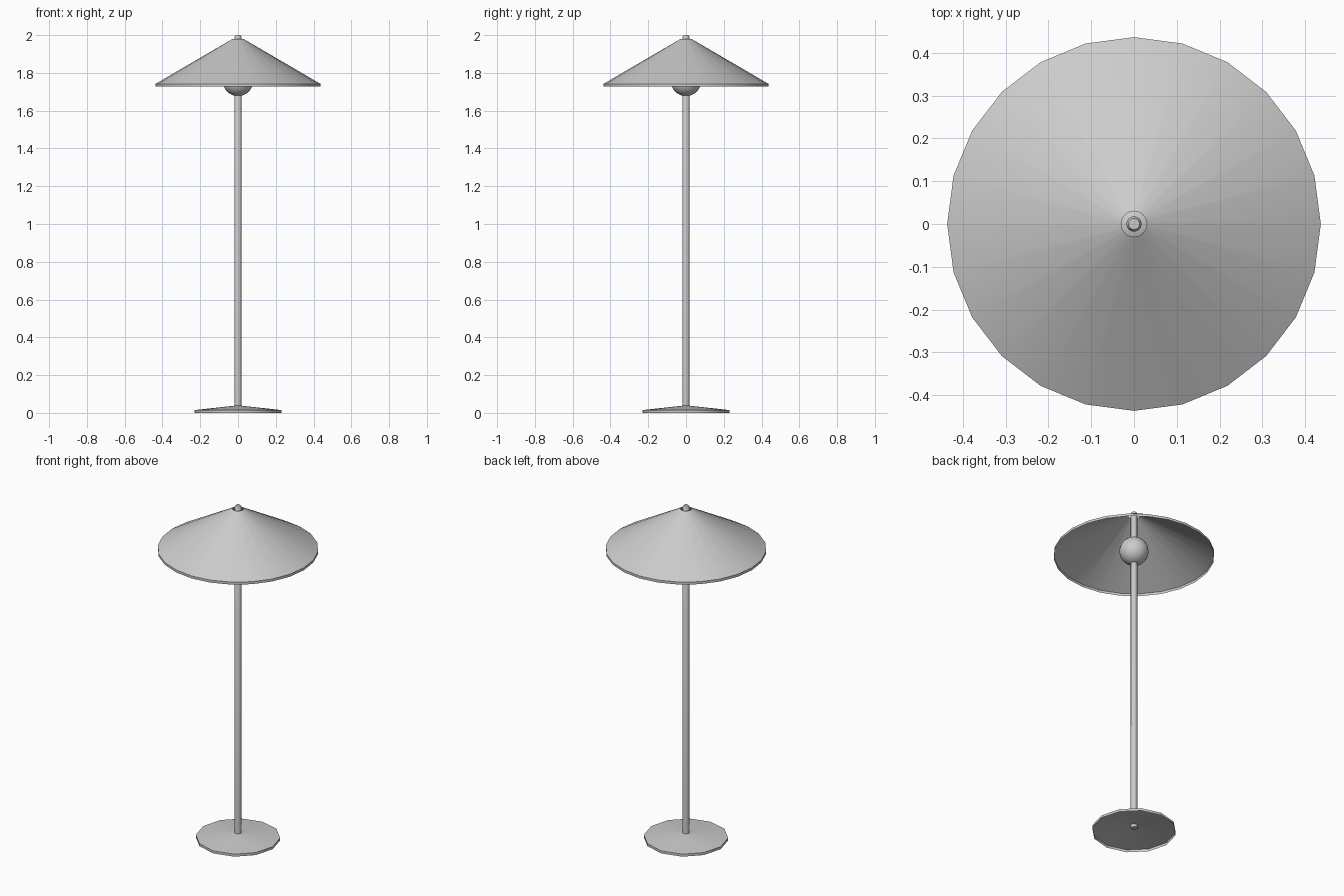
import bpy, bmesh, math

if "Cube" in bpy.data.objects:
    bpy.data.objects.remove(bpy.data.objects["Cube"])


def lathe(name, profile, sides):
    """Revolve (radius, z) points about z; radius 0 closes to a pole."""
    bm = bmesh.new()
    rings = []
    for r, z in profile:
        if r == 0:
            rings.append([bm.verts.new((0, 0, z))] * sides)
        else:
            rings.append([bm.verts.new((r * math.cos(2 * math.pi * i / sides),
                                        r * math.sin(2 * math.pi * i / sides), z))
                          for i in range(sides)])
    for low, high in zip(rings, rings[1:]):
        for i in range(sides):
            j = (i + 1) % sides
            corners = list(dict.fromkeys((low[i], low[j], high[j], high[i])))
            bm.faces.new(corners)
    mesh = bpy.data.meshes.new(name)
    bm.to_mesh(mesh)
    bm.free()
    obj = bpy.data.objects.new(name, mesh)
    bpy.context.collection.objects.link(obj)
    bpy.context.view_layer.objects.active = obj
    obj.select_set(True)
    return obj


# Shallow hollow foot
lathe("base", [(0.23, 0), (0.23, 0.015), (0.018, 0.038)], 12)

# Pole running through the bulb and shade, with a softened tip
lathe("pole", [(0, 0.02), (0.018, 0.02), (0.018, 1.992), (0.013, 2.0), (0, 2.0)], 16)

# Round bulb
bulb_r, bulb_z, steps = 0.08, 1.757, 10
bulb = [(0, bulb_z - bulb_r)]
for k in range(1, steps):
    a = math.pi * k / steps
    bulb.append((bulb_r * math.sin(a), bulb_z - bulb_r * math.cos(a)))
bulb.append((0, bulb_z + bulb_r))
lathe("bulb", bulb, 20)

# Thin conical shade with a short vertical lip, open below and around the pole
lathe("shade", [(0.437, 1.727), (0.437, 1.742), (0.03, 1.979)], 24)

bpy.ops.object.shade_smooth_by_angle(angle=math.radians(40))
